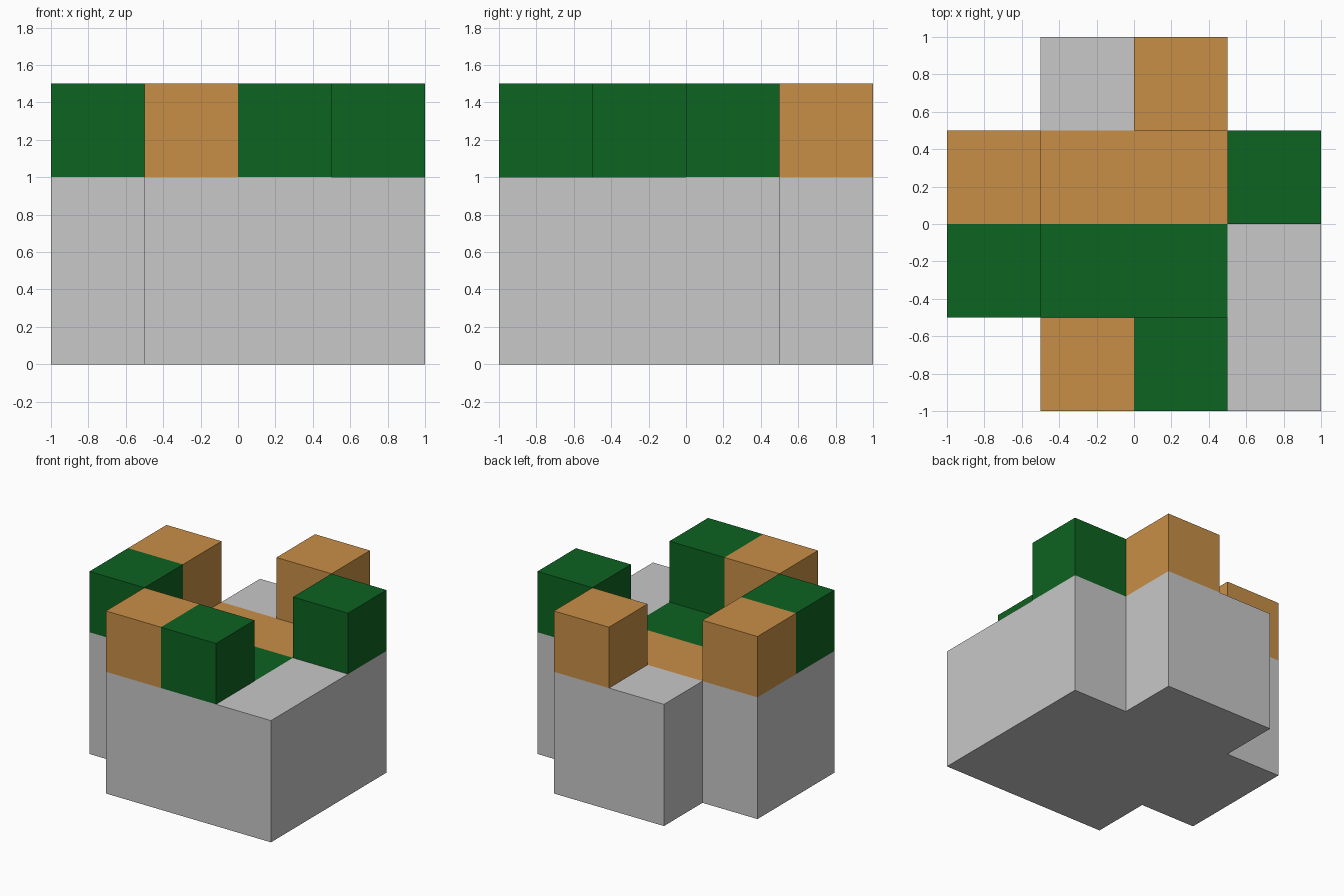
import bpy, bmesh
from mathutils import Vector

if "Cube" in bpy.data.objects:
    bpy.data.objects.remove(bpy.data.objects["Cube"])

U = 0.5  # grid cell size


def material(name, colour):
    m = bpy.data.materials.new(name)
    m.diffuse_color = (*colour, 1)
    m.use_nodes = True
    m.node_tree.nodes["Principled BSDF"].inputs["Base Color"].default_value = m.diffuse_color
    return m


GREY, ORANGE, GREEN = range(3)
MATS = [material("grey", (0.578, 0.578, 0.578)),
        material("orange", (0.578, 0.275, 0.061)),
        material("green", (0.004, 0.125, 0.015))]

# Plan: cross-like footprint with three corners notched out
missing = {(0, 0), (0, 3), (3, 3)}
plan = [(i, j) for i in range(4) for j in range(4) if (i, j) not in missing]

# Raised corner blocks: part name -> column and colour
raised = {
    "left_block": {(0, 1): GREEN, (0, 2): ORANGE},
    "front_block": {(1, 0): ORANGE, (2, 0): GREEN},
    "right_block": {(3, 2): GREEN},
    "back_block": {(2, 3): ORANGE},
}
base_cells = {(i, j, k) for i, j in plan for k in (0, 1)}
solid = base_cells | {(i, j, 2) for cols in raised.values() for i, j in cols}


def build(name, cells, colour):
    """Make the exposed faces of some grid cells; colour(cell, normal) gives the material."""
    bm = bmesh.new()
    for c in sorted(cells):
        centre = Vector((c[0] - 1.5, c[1] - 1.5, c[2] + 0.5)) * U
        for axis in range(3):
            for s in (-1, 1):
                n = Vector((0, 0, 0))
                n[axis] = s
                if tuple(int(c[a] + n[a]) for a in range(3)) in solid:
                    continue
                u = Vector((0, 0, 0))
                u[(axis + 1) % 3] = 1
                v = n.cross(u)
                f = bm.faces.new([bm.verts.new(centre + (n + u * a + v * b) * U / 2)
                                  for a, b in ((-1, -1), (1, -1), (1, 1), (-1, 1))])
                f.material_index = colour(c, n)
    bmesh.ops.remove_doubles(bm, verts=bm.verts[:], dist=1e-4)
    me = bpy.data.meshes.new(name)
    bm.to_mesh(me)
    bm.free()
    for m in MATS:
        me.materials.append(m)
    ob = bpy.data.objects.new(name, me)
    bpy.context.collection.objects.link(ob)


# Grey base with a two-colour square on the middle of its top
def base_colour(c, n):
    if n.z > 0 and c[0] in (1, 2) and c[1] in (1, 2):
        return GREEN if c[1] == 1 else ORANGE
    return GREY


build("base", base_cells, base_colour)

# Coloured blocks on top
for name, cols in raised.items():
    build(name, [(i, j, 2) for i, j in cols], lambda c, n, cols=cols: cols[c[:2]])
